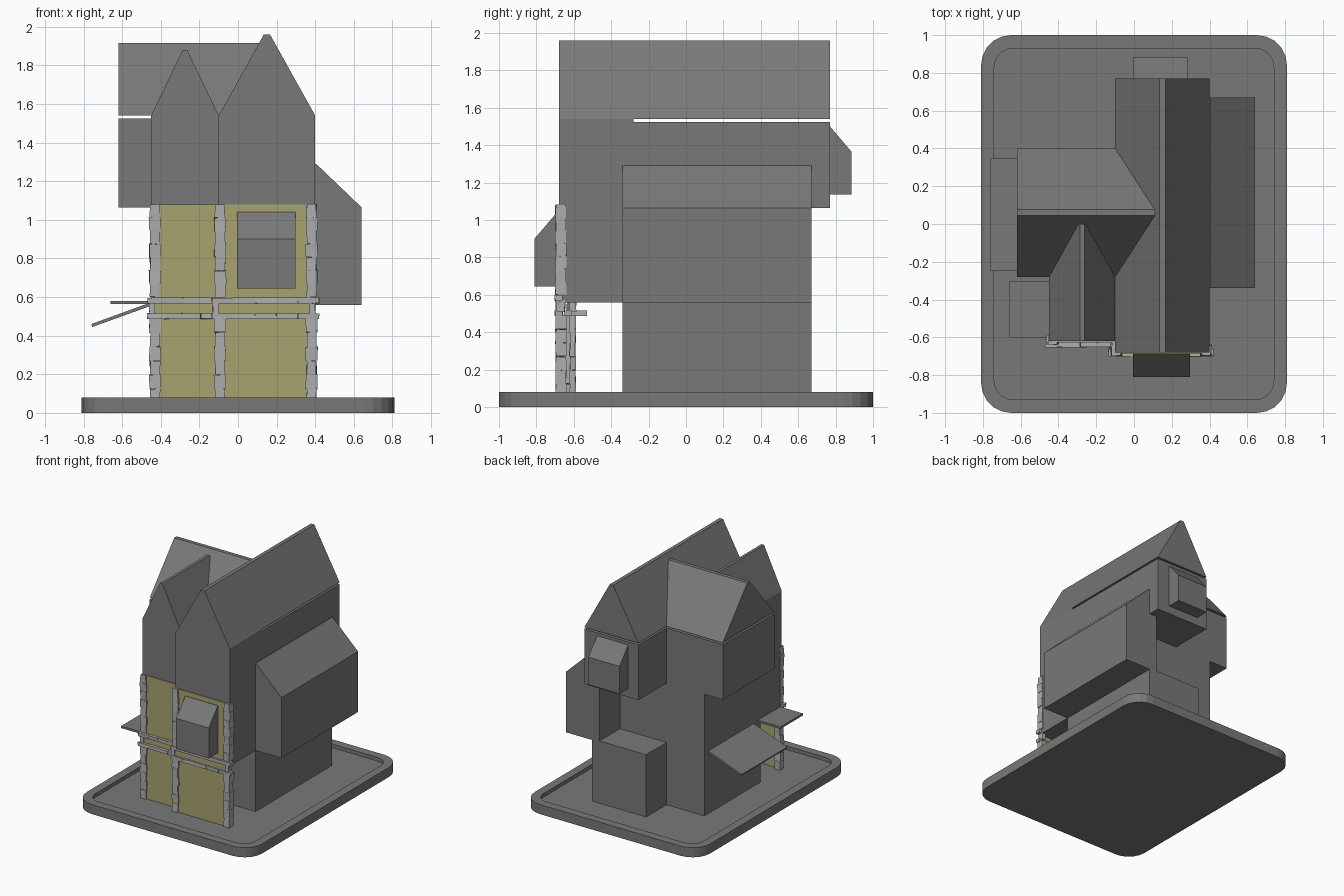
import bpy, bmesh, math, random
from mathutils import Vector

if "Cube" in bpy.data.objects:
    bpy.data.objects.remove(bpy.data.objects["Cube"])

random.seed(4)


def material(name, rgb):
    m = bpy.data.materials.new(name)
    m.diffuse_color = (*rgb, 1)
    m.use_nodes = True
    m.node_tree.nodes["Principled BSDF"].inputs["Base Color"].default_value = m.diffuse_color
    return m


GREY = material("dark grey", (0.19, 0.19, 0.19))
STONE = material("light stone", (0.42, 0.42, 0.42))
PLASTER = material("ochre plaster", (0.39, 0.37, 0.16))


def finish(name, bm, mat):
    bmesh.ops.recalc_face_normals(bm, faces=bm.faces)
    me = bpy.data.meshes.new(name)
    bm.to_mesh(me)
    bm.free()
    me.materials.append(mat)
    ob = bpy.data.objects.new(name, me)
    bpy.context.collection.objects.link(ob)
    return ob


def add_box(bm, x0, x1, y0, y1, z0, z1, jitter=0.0):
    vs = bmesh.ops.create_cube(bm, size=1)["verts"]
    for v in vs:
        v.co = Vector((x1 if v.co.x > 0 else x0,
                       y1 if v.co.y > 0 else y0,
                       z1 if v.co.z > 0 else z0))
        v.co += Vector([random.uniform(-jitter, jitter) for _ in range(3)])


def box(name, *dims, mat=GREY):
    bm = bmesh.new()
    add_box(bm, *dims)
    return finish(name, bm, mat)


def prism(name, profile, axis, a, b, mat=GREY):
    """Extrude a (u, z) profile along x or y from a to b."""
    bm = bmesh.new()
    pt = (lambda u, z, t: (t, u, z)) if axis == "x" else (lambda u, z, t: (u, t, z))
    ends = [[bm.verts.new(pt(u, z, t)) for u, z in profile] for t in (a, b)]
    bm.faces.new(ends[0])
    bm.faces.new(ends[1])
    n = len(profile)
    for i in range(n):
        j = (i + 1) % n
        bm.faces.new((ends[0][i], ends[0][j], ends[1][j], ends[1][i]))
    return finish(name, bm, mat)


# Base tray with rounded corners and a raised rim
def rounded(hx, hy, r, z, bm):
    out = []
    for k, (sx, sy) in enumerate([(1, 1), (-1, 1), (-1, -1), (1, -1)]):
        for i in range(6):
            a = math.pi / 2 * (k + i / 5)
            out.append(bm.verts.new((sx * (hx - r) + r * math.cos(a),
                                     sy * (hy - r) + r * math.sin(a), z)))
    return out


bm = bmesh.new()
loops = [rounded(0.81, 1, 0.16, 0, bm), rounded(0.81, 1, 0.16, 0.08, bm),
         rounded(0.74, 0.93, 0.10, 0.08, bm), rounded(0.74, 0.93, 0.10, 0.05, bm)]
bm.faces.new(loops[0])
bm.faces.new(loops[-1])
for p, q in zip(loops, loops[1:]):
    for i in range(24):
        j = (i + 1) % 24
        bm.faces.new((p[i], p[j], q[j], q[i]))
finish("base_tray", bm, GREY)

# Ground floor
box("ground_floor_left", -0.45, -0.10, -0.34, 0.40, 0.05, 0.56)
box("ground_floor_right", -0.10, 0.40, -0.34, 0.67, 0.05, 0.57)

# Middle floor, hanging out over the front
box("middle_floor_left", -0.45, -0.10, -0.62, 0.40, 0.56, 1.08)
box("middle_floor_right", -0.10, 0.40, -0.68, 0.40, 0.56, 1.08)

# Top floor
box("top_floor_main", -0.10, 0.40, -0.29, 0.77, 1.065, 1.525)
box("top_floor_wing", -0.62, -0.10, -0.28, 0.40, 1.065, 1.525)
box("top_front_left", -0.45, -0.10, -0.62, -0.28, 1.08, 1.54)
box("top_front_right", -0.10, 0.40, -0.68, -0.28, 1.08, 1.54)

# Roofs with narrow flat ridges
def gable(name, u0, u1, zr, half, axis, a, b):
    c = (u0 + u1) / 2
    prism(name, [(u0, 1.54), (u1, 1.54), (c + half, zr), (c - half, zr)], axis, a, b)


gable("main_roof", -0.10, 0.40, 1.96, 0.016, "y", -0.68, 0.77)
gable("front_roof", -0.45, -0.10, 1.88, 0.012, "y", -0.62, 0.0)
gable("wing_roof", -0.28, 0.40, 1.917, 0.016, "x", -0.62, 0.11)

# Bays with sloping tops
prism("side_bay", [(0.33, 0.56), (0.64, 0.56), (0.64, 1.065), (0.405, 1.29), (0.33, 1.29)],
      "y", -0.34, 0.67)
prism("front_bay", [(-0.67, 0.645), (-0.81, 0.645), (-0.81, 0.90), (-0.69, 1.04), (-0.67, 1.04)],
      "x", -0.005, 0.297)
prism("back_bay", [(0.76, 1.135), (0.885, 1.135), (0.885, 1.365), (0.77, 1.50), (0.76, 1.50)],
      "x", -0.005, 0.283)

# Awnings on the left
box("flat_awning", -0.66, -0.44, -0.60, -0.305, 0.563, 0.58)
prism("sloped_awning", [(-0.755, 0.445), (-0.45, 0.555), (-0.45, 0.573), (-0.76, 0.46)],
      "y", -0.25, 0.35)

# Plaster front panels (the ground floor panels stand free as a screen)
box("plaster_left", -0.45, -0.10, -0.628, -0.62, 0.05, 1.08, mat=PLASTER)
box("plaster_right", -0.10, 0.40, -0.686, -0.678, 0.05, 1.08, mat=PLASTER)

# Corner columns of rough stone blocks: x centre, front y, back y
bm = bmesh.new()
for cx, y0, y1 in ((-0.43, -0.637, -0.59), (-0.093, -0.697, -0.62), (0.381, -0.697, -0.64)):
    for z0, z1, n in ((0.05, 0.49, 6), (0.60, 1.08, 7)):
        h = (z1 - z0) / n
        for i in range(n):
            w = 0.030 if i % 2 else 0.025
            add_box(bm, cx - w, cx + w, y0, y1, z0 + i * h, z0 + (i + 1) * h, 0.003)
finish("stone_columns", bm, STONE)

# Two horizontal stone bands, stepping with the facade, with short blocks between
bm = bmesh.new()
for z0, z1 in ((0.487, 0.515), (0.567, 0.597)):
    for x0, x1, y0, y1, n in ((-0.47, -0.10, -0.652, -0.61, 4), (-0.135, 0.42, -0.702, -0.66, 5)):
        w = (x1 - x0) / n
        for i in range(n):
            add_box(bm, x0 + i * w, x0 + (i + 1) * w, y0, y1, z0, z1, 0.002)
add_box(bm, -0.47, -0.44, -0.62, -0.53, 0.487, 0.515)
for cx, y0 in ((-0.445, -0.637), (-0.115, -0.697), (0.385, -0.697)):
    add_box(bm, cx - 0.015, cx + 0.015, y0, y0 + 0.05, 0.51, 0.57, 0.002)
finish("stone_bands", bm, STONE)
